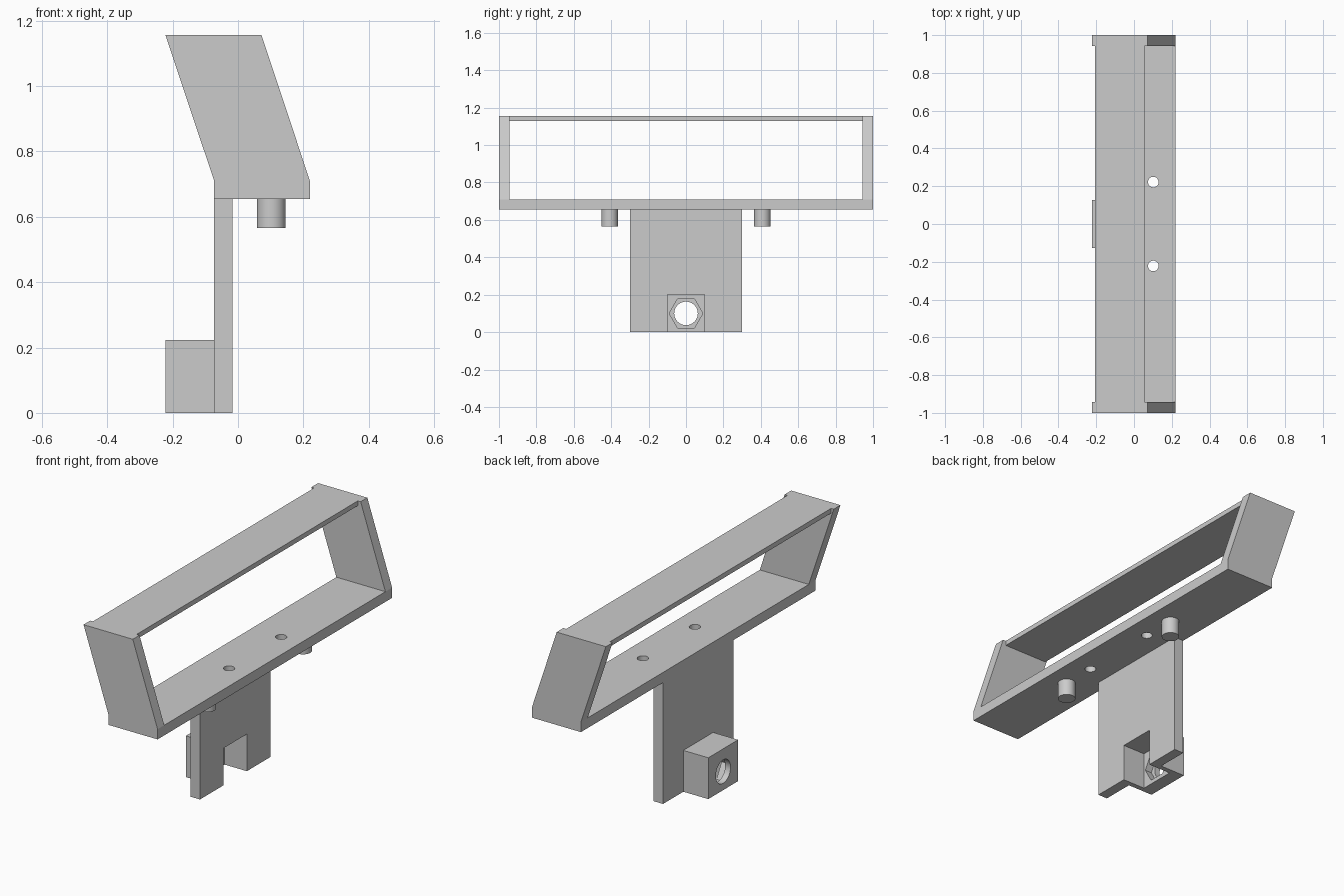
import bpy, bmesh, math
from mathutils import Matrix, Vector

cube = bpy.data.objects.get("Cube")
if cube:
    bpy.data.objects.remove(cube, do_unlink=True)

GREY = (0.6, 0.6, 0.6, 1)
grey = bpy.data.materials.new("plain grey")
grey.use_nodes = True
grey.diffuse_color = GREY
grey.node_tree.nodes["Principled BSDF"].inputs["Base Color"].default_value = GREY


def finish(name, bm):
    bmesh.ops.recalc_face_normals(bm, faces=bm.faces)
    mesh = bpy.data.meshes.new(name)
    bm.to_mesh(mesh)
    bm.free()
    mesh.materials.append(grey)
    ob = bpy.data.objects.new(name, mesh)
    bpy.context.collection.objects.link(ob)
    return ob


def prism(name, points, offset):
    """Extrude a flat outline along an offset."""
    bm = bmesh.new()
    face = bm.faces.new([bm.verts.new(p) for p in points])
    new = bmesh.ops.extrude_face_region(bm, geom=[face])["geom"]
    bmesh.ops.translate(bm, vec=Vector(offset),
                        verts=[v for v in new if isinstance(v, bmesh.types.BMVert)])
    return finish(name, bm)


def box(name, x, y, z):
    outline = [(x[0], y[0], z[0]), (x[1], y[0], z[0]), (x[1], y[1], z[0]), (x[0], y[1], z[0])]
    return prism(name, outline, (0, 0, z[1] - z[0]))


def rod(name, centre, radius, length, sides=48, along_x=False):
    bm = bmesh.new()
    turn = Matrix.Rotation(math.pi / 2, 4, "Y") if along_x else Matrix()
    if along_x and sides == 6:
        # Corners of the hexagon point sideways
        turn = turn @ Matrix.Rotation(math.pi / 6 * 3, 4, "Z")
    bmesh.ops.create_cone(bm, cap_ends=True, segments=sides, radius1=radius,
                          radius2=radius, depth=length,
                          matrix=Matrix.Translation(centre) @ turn)
    # Put a corner of the hexagon on the y axis
    if along_x and sides == 6:
        widest = max(v.co.y - centre[1] for v in bm.verts)
        if widest < radius * 0.95:
            bmesh.ops.rotate(bm, verts=bm.verts, cent=centre,
                             matrix=Matrix.Rotation(math.pi / 6, 3, "X"))
    return finish(name, bm)


def select(ob):
    bpy.ops.object.select_all(action="DESELECT")
    ob.select_set(True)
    bpy.context.view_layer.objects.active = ob


def cut(target, cutter):
    mod = target.modifiers.new("cut", "BOOLEAN")
    mod.operation = "DIFFERENCE"
    mod.solver = "EXACT"
    mod.object = cutter
    select(target)
    bpy.ops.object.modifier_apply(modifier=mod.name)
    bpy.data.objects.remove(cutter, do_unlink=True)


def smooth(ob):
    select(ob)
    bpy.ops.object.shade_smooth_by_angle(angle=math.radians(30))


BASE, SILL, TOP = 0.655, 0.71, 1.156
INNER = 0.943

# Slanted end plates of the frame
side_profile = [(-0.073, BASE), (0.22, BASE), (0.22, SILL),
                (0.072, TOP), (-0.222, TOP), (-0.073, SILL)]
for label, sign in (("left", -1), ("right", 1)):
    prism("end_plate_front" if sign < 0 else "end_plate_back",
          [(x, sign * INNER, z) for x, z in side_profile], (0, sign * (1 - INNER), 0))

# Long rails
box("top_rail", (-0.206, 0.055), (-INNER, INNER), (1.13, TOP))
bottom_rail = box("bottom_rail", (-0.073, 0.22), (-INNER, INNER), (BASE, SILL))
for sign in (-1, 1):
    cut(bottom_rail, rod("hole_cutter", (0.102, sign * 0.222, 0.68), 0.028, 0.3))
smooth(bottom_rail)

# Pegs under the bottom rail
for name, y in (("front_peg", -0.408), ("back_peg", 0.408)):
    smooth(rod(name, (0.102, y, 0.61), 0.044, 0.09))

# Upright plate with an open slot at its foot
plate_outline = [(-0.3, 0), (-0.1, 0), (-0.1, 0.2), (0.1, 0.2),
                 (0.1, 0), (0.3, 0), (0.3, BASE), (-0.3, BASE)]
prism("upright_plate", [(-0.073, y, z) for y, z in plate_outline], (0.056, 0, 0))

# Hollow nut housing with hexagonal recess and bolt hole
housing = box("nut_housing", (-0.222, -0.073), (-0.127, 0.127), (0, 0.223))
cut(housing, box("pocket_cutter", (-0.15, 0.1), (-0.1, 0.1), (-0.1, 0.2)))
cut(housing, rod("hexagon_cutter", (-0.145, 0, 0.1), 0.09, 0.09, 6, True))
cut(housing, rod("bolt_cutter", (-0.2, 0, 0.1), 0.063, 0.2, 48, True))
smooth(housing)
